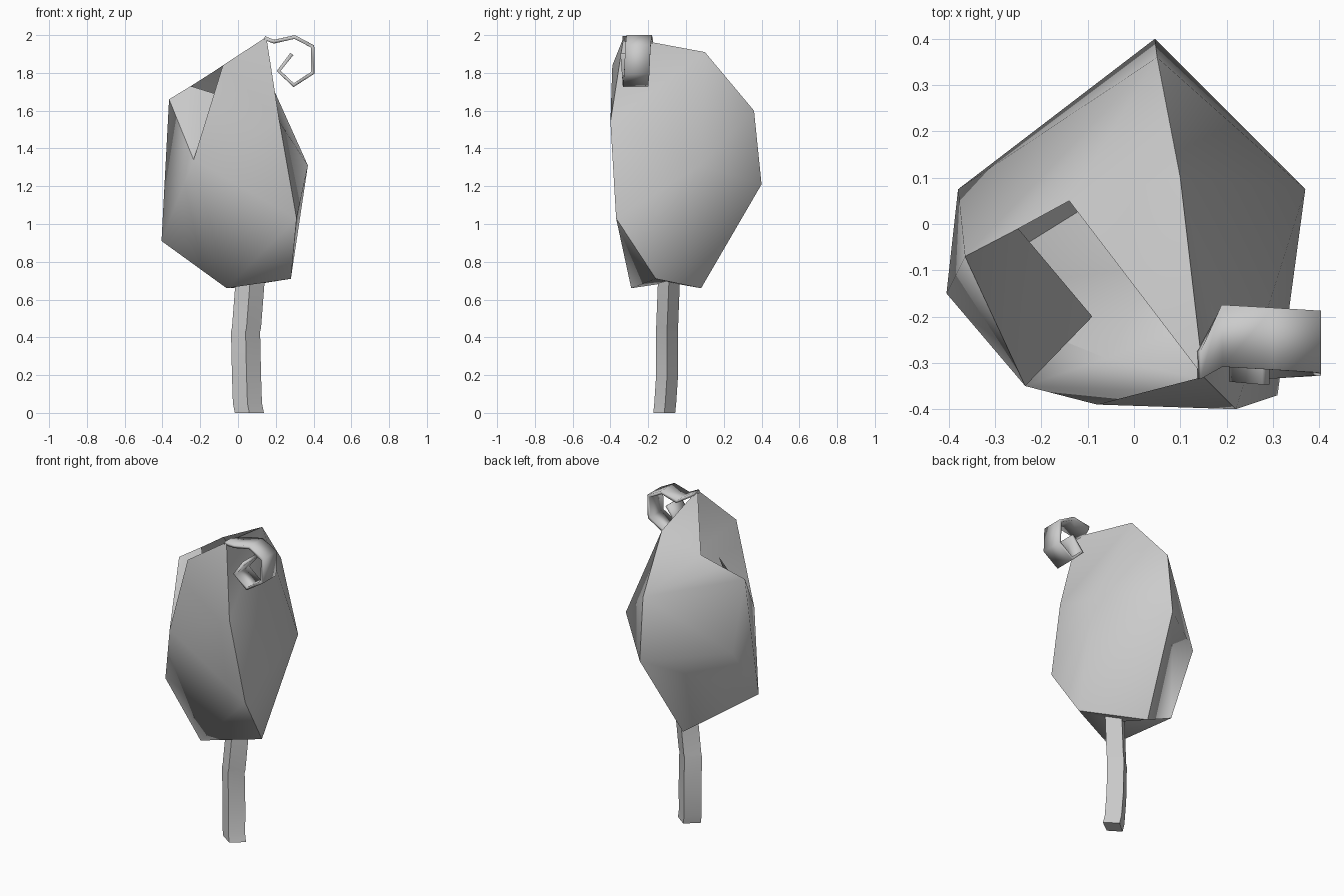
import bpy, math

if "Cube" in bpy.data.objects:
    bpy.data.objects.remove(bpy.data.objects["Cube"])


def make(name, verts, faces, angle, flip_check=False):
    me = bpy.data.meshes.new(name)
    me.from_pydata(verts, [], faces)
    me.update()
    ob = bpy.data.objects.new(name, me)
    bpy.context.collection.objects.link(ob)
    bpy.ops.object.select_all(action='DESELECT')
    ob.select_set(True)
    bpy.context.view_layer.objects.active = ob
    bpy.ops.object.mode_set(mode='EDIT')
    bpy.ops.mesh.select_all(action='SELECT')
    bpy.ops.mesh.normals_make_consistent(inside=False)
    bpy.ops.object.mode_set(mode='OBJECT')
    bpy.ops.object.shade_smooth_by_angle(angle=math.radians(angle))
    return ob


# wrapped bud: a faceted shell, one letter per corner
P = {
    'T': (.15, -.33, 1.99),   # tip
    'A': (-.08, -.39, 1.84),  # front petal corner
    'B': (-.235, -.35, 1.34),  # bottom of the slit
    'F': (.22, -.40, 1.54),
    'R': (.31, -.37, 1.03),
    'K': (.10, .10, 1.91),    # back top
    'M': (-.14, .05, 1.80),   # back rim
    'W': (-.25, -.01, 1.73),
    'J': (-.365, -.07, 1.66),  # left rim
    'N': (-.09, -.20, 1.68),  # tucked rim behind front petal
    'L': (-.38, .075, 1.25),
    'Q': (.05, .36, 1.60),
    'S': (.045, .40, 1.21),
    'X': (.37, .075, 1.31),
    'D': (.28, -.16, .71),
    'E': (-.06, -.29, .66),
    'G': (-.405, -.15, .91),
    'H': (-.035, .08, .66),
    'C': (.05, -.09, .69),    # stem socket
}
tris = ("TAF ABF BRF BER BGE "            # front petal
        "JGB JBW WBN "                    # left petal
        "TFK FXK FRX RDX XDS DHS "        # right petal
        "KXQ XSQ QSL LSG SHG JLG JQL JWQ WMQ MKQ MTK "  # back
        "RED CDE CEG CGH CHD").split()    # underside
keys = list(P)
make("bud", list(P.values()), [[keys.index(c) for c in t] for t in tris], 60)

# curled tendril: a flat ribbon rolled at the tip
path = [(.14, 1.985), (.19, 1.965), (.30, 1.99), (.395, 1.94), (.395, 1.80),
        (.295, 1.735), (.215, 1.81), (.285, 1.90)]
verts = []
for i, (x, z) in enumerate(path):
    t = i / (len(path) - 1)
    half = .03 if i == 0 else .067
    yc = -.305 if i == 0 else -.235 - .045 * t
    verts += [(x, yc - half, z), (x, yc + half, z)]
faces = [(2 * i, 2 * i + 1, 2 * i + 3, 2 * i + 2) for i in range(len(path) - 1)]
curl = make("curled_tendril", verts, faces, 50)
sol = curl.modifiers.new("thickness", 'SOLIDIFY')
sol.thickness = .02
sol.offset = 0

# crooked four-sided stem
levels = [(.06, -.115, 0), (.05, -.11, .05), (.045, -.10, .20), (.04, -.10, .43),
          (.045, -.10, .45), (.065, -.09, .71)]
section = [(-.077, -.008), (0, -.058), (.077, 0), (0, .058)]
verts = [(cx + dx, cy + dy, z) for cx, cy, z in levels for dx, dy in section]
faces = [(4 * i + j, 4 * i + (j + 1) % 4, 4 * i + 4 + (j + 1) % 4, 4 * i + 4 + j)
         for i in range(len(levels) - 1) for j in range(4)]
faces += [(3, 2, 1, 0), tuple(range(len(verts) - 4, len(verts)))]
make("stem", verts, faces, 40)
